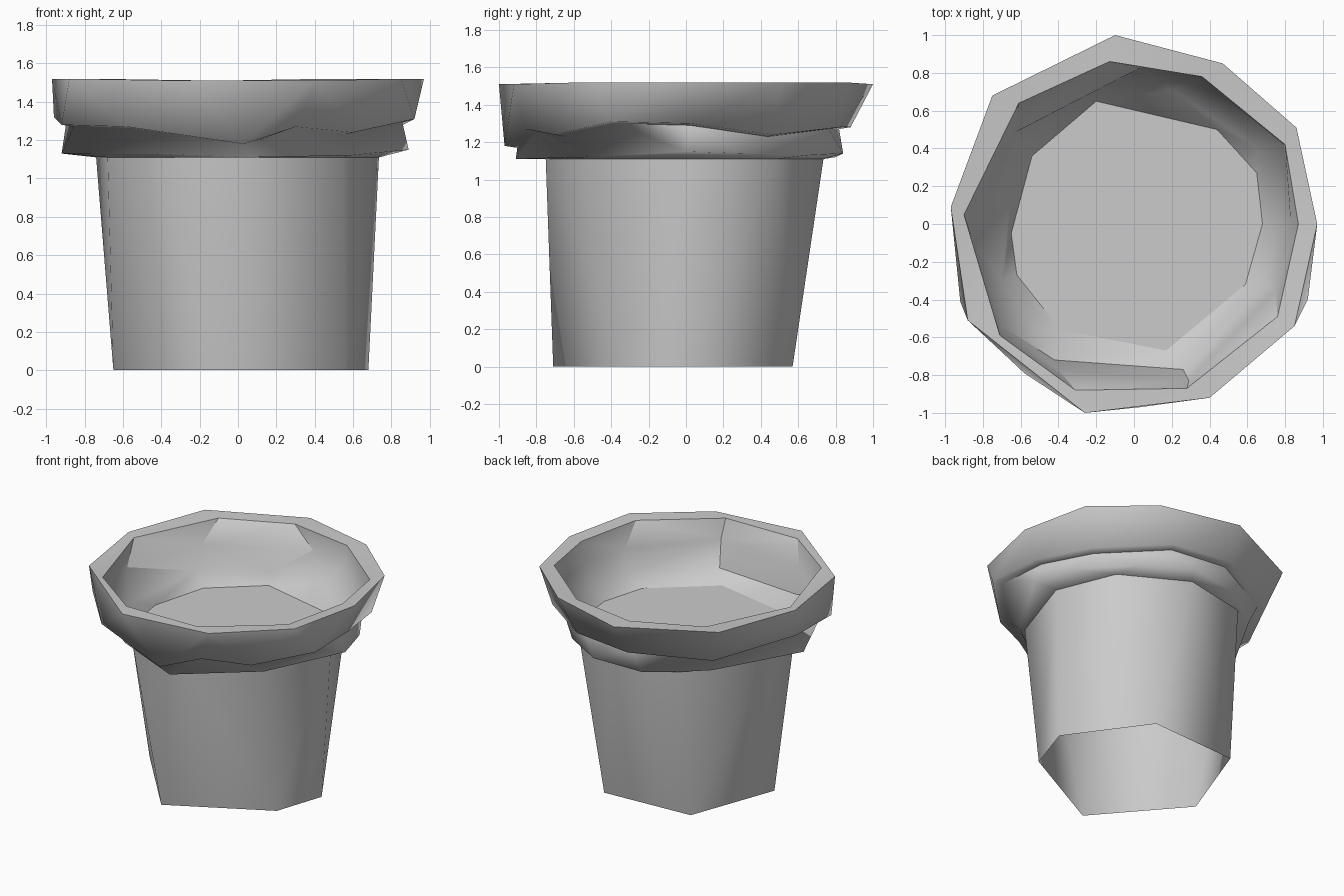
import bpy, bmesh, math

if "Cube" in bpy.data.objects:
    bpy.data.objects.remove(bpy.data.objects["Cube"])


def ang(p):
    return math.atan2(p[1], p[0]) % (2 * math.pi)


def flat(points, z):
    return [(x, y, z) for x, y in points]


def loft(bm, a, b):
    # skin two rings with different point counts, walking round by angle
    n, m = len(a), len(b)
    i = j = 0
    tau = 2 * math.pi

    def at(ring, k):
        return ang(ring[k % len(ring)].co) + tau * (k // len(ring))
    while i < n or j < m:
        if j >= m or (i < n and at(a, i) + at(a, i + 1) < at(b, j) + at(b, j + 1)):
            bm.faces.new((a[i % n], a[(i + 1) % n], b[j % m]))
            i += 1
        else:
            bm.faces.new((a[i % n], b[(j + 1) % m], b[j % m]))
            j += 1


def build(name, rings, cap_end=False, sharp=50):
    bm = bmesh.new()
    loops = [[bm.verts.new(p) for p in sorted(r, key=ang)] for r in rings]
    for a, b in zip(loops, loops[1:]):
        loft(bm, a, b)
    if cap_end:
        bm.faces.new(loops[-1])
    bmesh.ops.recalc_face_normals(bm, faces=bm.faces)
    me = bpy.data.meshes.new(name)
    bm.to_mesh(me)
    bm.free()
    ob = bpy.data.objects.new(name, me)
    bpy.context.collection.objects.link(ob)
    bpy.ops.object.select_all(action='DESELECT')
    ob.select_set(True)
    bpy.context.view_layer.objects.active = ob
    bpy.ops.object.shade_smooth_by_angle(angle=math.radians(sharp))
    return ob


# tapered body, open underneath: six-sided foot, nine-sided top
foot = flat([(.68, .02), (.28, .57), (-.41, .53), (-.65, -.12), (-.14, -.71), (.56, -.34)], 0)
body_top = flat([(.735, .05), (.56, .48), (.1, .735), (-.39, .635), (-.74, .08),
                 (-.68, -.32), (-.42, -.65), (.08, -.75), (.55, -.5)], 1.11)

# folded collar: lower lip, fold, upper band, rim, stepped inner wall
lip = [(.89, 0, 1.15), (.8, .3, 1.14), (.49, .65, 1.13), (.18, .84, 1.14), (-.2, .8, 1.12),
       (-.58, .52, 1.13), (-.92, -.08, 1.13), (-.77, -.36, 1.13), (-.45, -.7, 1.13),
       (.07, -.91, 1.11), (.58, -.52, 1.12)]
band = [(.9, .02, 1.3), (.78, .47, 1.24), (.33, .82, 1.28), (-.13, .88, 1.28),
        (-.66, .62, 1.26), (-.96, .07, 1.32), (-.92, -.41, 1.28), (-.58, -.79, 1.27),
        (.03, -.97, 1.18), (.3, -.86, 1.27), (.6, -.7, 1.24), (.92, -.4, 1.31)]
fold = [(x * .93, y * .93, z - .01) for x, y, z in band]
rim_out = [(.97, 0, 1.52), (.86, .51, 1.52), (.47, .85, 1.52), (-.1, 1, 1.51),
           (-.75, .68, 1.52), (-.97, .09, 1.52), (-.88, -.51, 1.52), (-.26, -1, 1.51),
           (.4, -.92, 1.51), (.85, -.54, 1.52)]
rim_in = flat([(.87, 0), (.8, .42), (.36, .78), (-.13, .86), (-.61, .64), (-.9, .05),
               (-.71, -.59), (-.31, -.88), (.28, -.87), (.76, -.49)], 1.51)
wall_mid = [(.83, 0, 1.36), (.79, .42, 1.36), (.34, .77, 1.37), (.04, .83, 1.37),
            (-.64, .48, 1.36), (-.85, -.1, 1.36), (-.7, -.54, 1.34), (-.4, -.77, 1.36),
            (.29, -.83, 1.37), (.75, -.35, 1.35)]
wall_low = [(.77, 0, 1.2), (.66, .4, 1.18), (.2, .71, 1.2), (-.22, .69, 1.19),
            (-.63, .4, 1.2), (-.7, -.3, 1.2), (-.42, -.72, 1.18), (.26, -.77, 1.18),
            (.7, -.33, 1.18)]
soil_edge = flat([(.68, 0), (.65, .27), (.44, .5), (-.2, .65), (-.54, .36), (-.65, -.05),
                  (-.62, -.27), (-.39, -.56), (.17, -.67), (.59, -.32)], 1.11)

build("pot_body", [foot, body_top])
build("collar_outside", [body_top, lip, fold, band, rim_out], sharp=80)
build("collar_rim", [rim_out, rim_in])
build("collar_inside", [rim_in, wall_mid, wall_low, soil_edge], sharp=35)

# flat soil filling the pot just below the rim
build("soil", [soil_edge, body_top])
build("soil_top", [soil_edge], cap_end=True)
